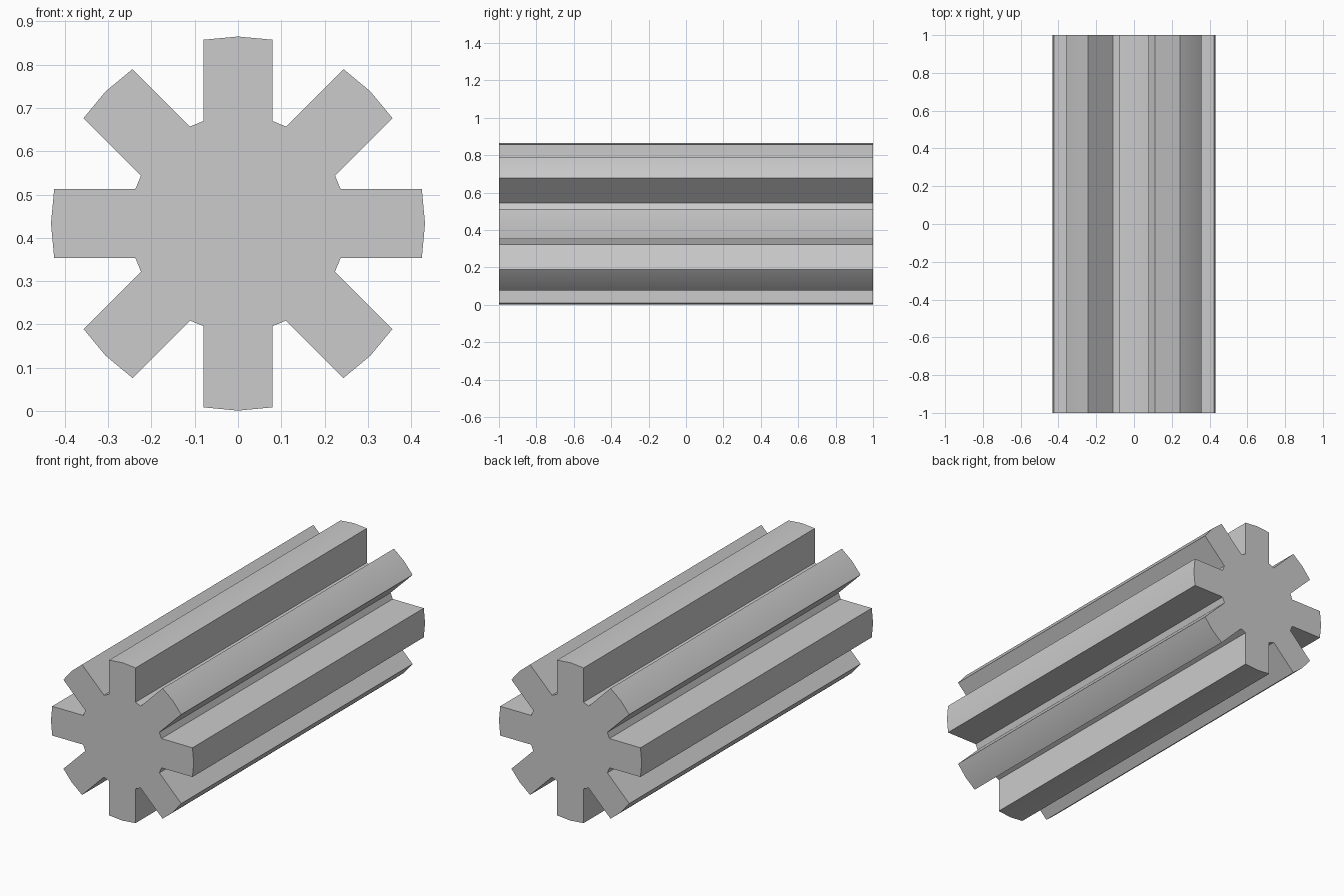
import bpy, bmesh, math
from mathutils import Vector, Matrix

cube = bpy.data.objects.get("Cube")
if cube:
    bpy.data.objects.remove(cube, do_unlink=True)

TEETH = 8
OUTER, ROOT = 0.432, 0.25      # tip and root radii
HALF_WIDTH = 0.08              # half the tooth width
HALF_LENGTH = 1.0
CENTRE_Z = 0.433

# Plain grey metal
grey = bpy.data.materials.new("grey_metal")
grey.use_nodes = True
colour = (0.6, 0.6, 0.6, 1)
grey.diffuse_color = colour
grey.node_tree.nodes["Principled BSDF"].inputs["Base Color"].default_value = colour

# One tooth pointing up, from root to tip and back
root_y = math.sqrt(ROOT**2 - HALF_WIDTH**2)
tip_y = math.sqrt(OUTER**2 - HALF_WIDTH**2)
tooth = [Vector(p) for p in ((HALF_WIDTH, root_y), (HALF_WIDTH, tip_y), (0, OUTER),
                             (-HALF_WIDTH, tip_y), (-HALF_WIDTH, root_y))]

# Repeat the tooth around the axis and extrude the outline lengthwise
bm = bmesh.new()
outline = []
for i in range(TEETH):
    turn = Matrix.Rotation(i * math.tau / TEETH, 2)
    for point in tooth:
        x, z = turn @ point
        outline.append(bm.verts.new((x, -HALF_LENGTH, z + CENTRE_Z)))
end = bm.faces.new(outline)
extruded = bmesh.ops.extrude_face_region(bm, geom=[end], use_keep_orig=True)
moved = [g for g in extruded["geom"] if isinstance(g, bmesh.types.BMVert)]
bmesh.ops.translate(bm, vec=(0, 2 * HALF_LENGTH, 0), verts=moved)
bmesh.ops.recalc_face_normals(bm, faces=bm.faces)

mesh = bpy.data.meshes.new("pinion_shaft")
bm.to_mesh(mesh)
bm.free()
mesh.materials.append(grey)
shaft = bpy.data.objects.new("pinion_shaft", mesh)
bpy.context.collection.objects.link(shaft)

# Smooth the rounded tips, keep the corners sharp
bpy.ops.object.select_all(action="DESELECT")
shaft.select_set(True)
bpy.context.view_layer.objects.active = shaft
bpy.ops.object.shade_smooth_by_angle(angle=math.radians(30))
